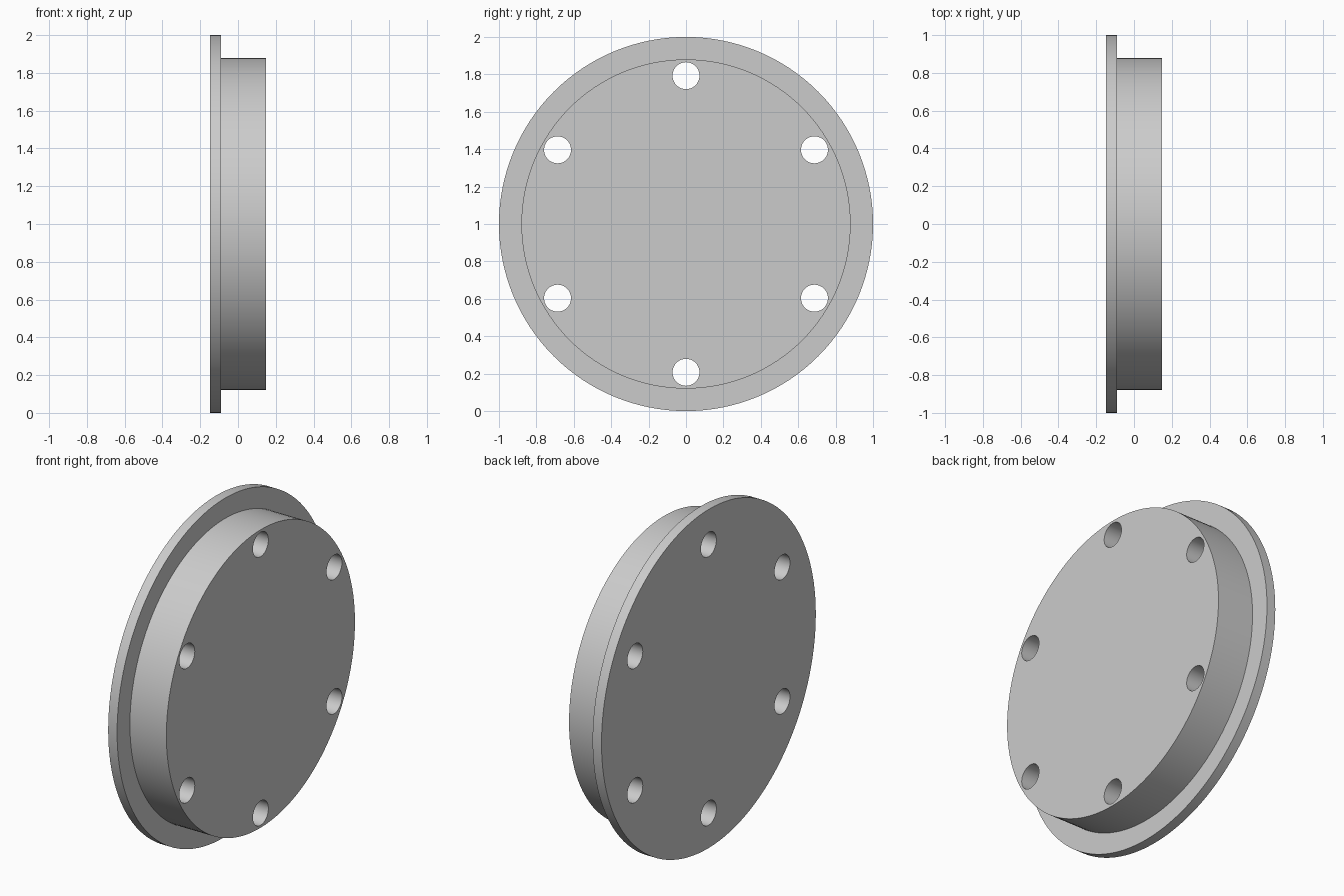
import bpy, bmesh, math
from mathutils import Matrix, Vector

if "Cube" in bpy.data.objects:
    bpy.data.objects.remove(bpy.data.objects["Cube"], do_unlink=True)

SEGMENTS = 128
X_BACK, X_STEP, X_FACE = -0.148, -0.09, 0.148
FLANGE_R, BOSS_R = 1.0, 0.88
HOLE_R, BOLT_CIRCLE_R, HOLES = 0.072, 0.793, 6
CENTRE = Vector((0, 0, 1))

grey = bpy.data.materials.new("light grey metal")
grey.use_nodes = True
colour = (0.6, 0.6, 0.6, 1)
grey.diffuse_color = colour
grey.node_tree.nodes["Principled BSDF"].inputs["Base Color"].default_value = colour


def make_object(name, bm):
    bmesh.ops.recalc_face_normals(bm, faces=bm.faces)
    mesh = bpy.data.meshes.new(name)
    bm.to_mesh(mesh)
    bm.free()
    mesh.materials.append(grey)
    obj = bpy.data.objects.new(name, mesh)
    bpy.context.collection.objects.link(obj)
    return obj


# Stepped disc: wide thin flange and narrower boss, turned about the x axis
bm = bmesh.new()
profile = [(X_BACK, FLANGE_R), (X_STEP, FLANGE_R), (X_STEP, BOSS_R), (X_FACE, BOSS_R)]
verts = [bm.verts.new(CENTRE + Vector((x, 0, r))) for x, r in profile]
edges = [bm.edges.new(pair) for pair in zip(verts, verts[1:])]
bmesh.ops.spin(bm, geom=verts + edges, cent=CENTRE, axis=(1, 0, 0),
               angle=math.tau, steps=SEGMENTS)
bmesh.ops.remove_doubles(bm, verts=bm.verts, dist=0.0001)
bmesh.ops.holes_fill(bm, edges=[e for e in bm.edges if e.is_boundary], sides=0)
cover = make_object("flanged_cover", bm)

# Ring of bolt hole cutters
bm = bmesh.new()
for i in range(HOLES):
    place = (Matrix.Translation(CENTRE)
             @ Matrix.Rotation(math.tau * i / HOLES, 4, 'X')
             @ Matrix.Translation((0, 0, BOLT_CIRCLE_R))
             @ Matrix.Rotation(math.pi / 2, 4, 'Y'))
    bmesh.ops.create_cone(bm, cap_ends=True, segments=48, radius1=HOLE_R,
                          radius2=HOLE_R, depth=1, matrix=place)
cutter = make_object("bolt_hole_cutter", bm)
cutter.hide_render = True

# Drill the holes, then smooth the round walls
bpy.ops.object.select_all(action='DESELECT')
cover.select_set(True)
bpy.context.view_layer.objects.active = cover
drill = cover.modifiers.new("bolt holes", 'BOOLEAN')
drill.operation = 'DIFFERENCE'
drill.solver = 'EXACT'
drill.object = cutter
bpy.ops.object.modifier_apply(modifier=drill.name)
bpy.data.objects.remove(cutter, do_unlink=True)
bpy.ops.object.shade_smooth_by_angle(angle=math.radians(30))
